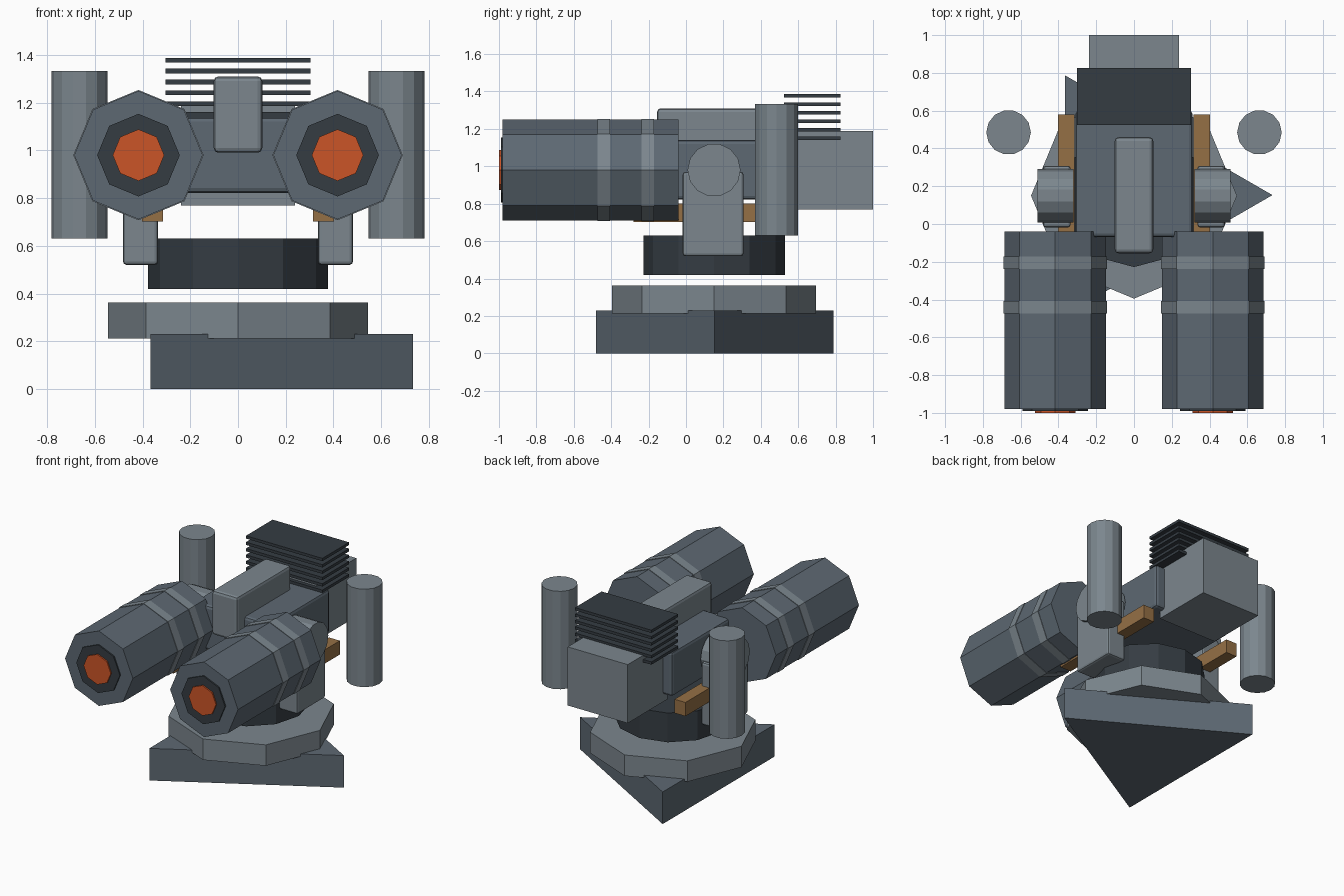
import bpy
from math import pi

if "Cube" in bpy.data.objects:
    bpy.data.objects.remove(bpy.data.objects["Cube"])


def material(name, rgb):
    m = bpy.data.materials.new(name)
    m.diffuse_color = (*rgb, 1)
    m.use_nodes = True
    m.node_tree.nodes["Principled BSDF"].inputs["Base Color"].default_value = m.diffuse_color
    return m


SLATE = material("slate", (0.11, 0.14, 0.17))
STEEL = material("steel", (0.20, 0.24, 0.27))
DARK = material("dark_metal", (0.035, 0.045, 0.055))
BRASS = material("brass", (0.30, 0.16, 0.06))
GLOW = material("orange_core", (0.60, 0.09, 0.02))


def box(name, mat, x, y, z, bevel=0):
    """Box given by its (min, max) range on each axis."""
    bpy.ops.mesh.primitive_cube_add(size=1, location=[sum(r) / 2 for r in (x, y, z)])
    o = bpy.context.object
    o.name = name
    o.data.materials.append(mat)
    for v in o.data.vertices:
        v.co = [c * (r[1] - r[0]) for c, r in zip(v.co, (x, y, z))]
    if bevel:
        b = o.modifiers.new("bevel", 'BEVEL')
        b.width, b.segments = bevel, 2
    return o


ROT = {'X': (0, pi / 2, 0), 'Y': (pi / 2, 0, 0), 'Z': (0, 0, 0)}


def prism(name, mat, sides, r, axis, span, center, turn=0):
    """Regular prism along an axis; center holds the other two coordinates."""
    loc = list(center)
    loc.insert('XYZ'.index(axis), sum(span) / 2)
    rot = list(ROT[axis])
    if axis == 'Z':
        rot[2] = turn
    bpy.ops.mesh.primitive_cylinder_add(vertices=sides, radius=r, depth=span[1] - span[0],
                                        location=loc, rotation=rot)
    o = bpy.context.object
    o.name = name
    o.data.materials.append(mat)
    return o


# Base: triangular foot, octagonal turntable, floating dark collar
prism("foot", SLATE, 3, 0.733, 'Z', (0, 0.23), (0, 0.153), -pi / 2)
prism("turntable", STEEL, 8, 0.545, 'Z', (0.212, 0.362), (0, 0.15))
prism("collar", DARK, 12, 0.378, 'Z', (0.42, 0.63), (0, 0.15))

# Central housing, top spine and rear box
box("housing", SLATE, (-0.31, 0.31), (-0.07, 0.6), (0.822, 1.14), 0.02)
box("spine", STEEL, (-0.102, 0.102), (-0.155, 0.46), (0.99, 1.31), 0.02)
box("rear_box", STEEL, (-0.238, 0.238), (0.55, 1.0), (0.77, 1.19))

# Stack of cooling fins
for i in range(6):
    z = 1.15 + 0.0455 * i
    box("cooling_fin", DARK, (-0.303, 0.303), (0.523, 0.825), (z - 0.01, z + 0.01))

# Mirrored side parts
for s, side in ((-1, "left"), (1, "right")):
    def mx(a, b):
        return tuple(sorted((s * a, s * b)))
    c = (s * 0.417, 0.98)
    prism(side + "_barrel", SLATE, 8, 0.269, 'Y', (-0.98, -0.04), c)
    for y in (-0.44, -0.205):
        prism(side + "_barrel_band", STEEL, 8, 0.273, 'Y', (y - 0.033, y + 0.033), c)
    prism(side + "_muzzle", DARK, 8, 0.173, 'Y', (-0.99, -0.9), c)
    prism(side + "_muzzle_core", GLOW, 8, 0.108, 'Y', (-1.0, -0.9), c)
    box(side + "_yoke_arm", STEEL, mx(0.335, 0.482), (-0.018, 0.308), (0.52, 0.97), 0.015)
    prism(side + "_trunnion", STEEL, 14, 0.142, 'X', mx(0.32, 0.512), (0.15, 0.98))
    box(side + "_rail", BRASS, mx(0.315, 0.402), (-0.28, 0.58), (0.703, 0.802))
    prism(side + "_canister", STEEL, 14, 0.118, 'Z', (0.63, 1.332), (s * 0.664, 0.485), pi / 2)
